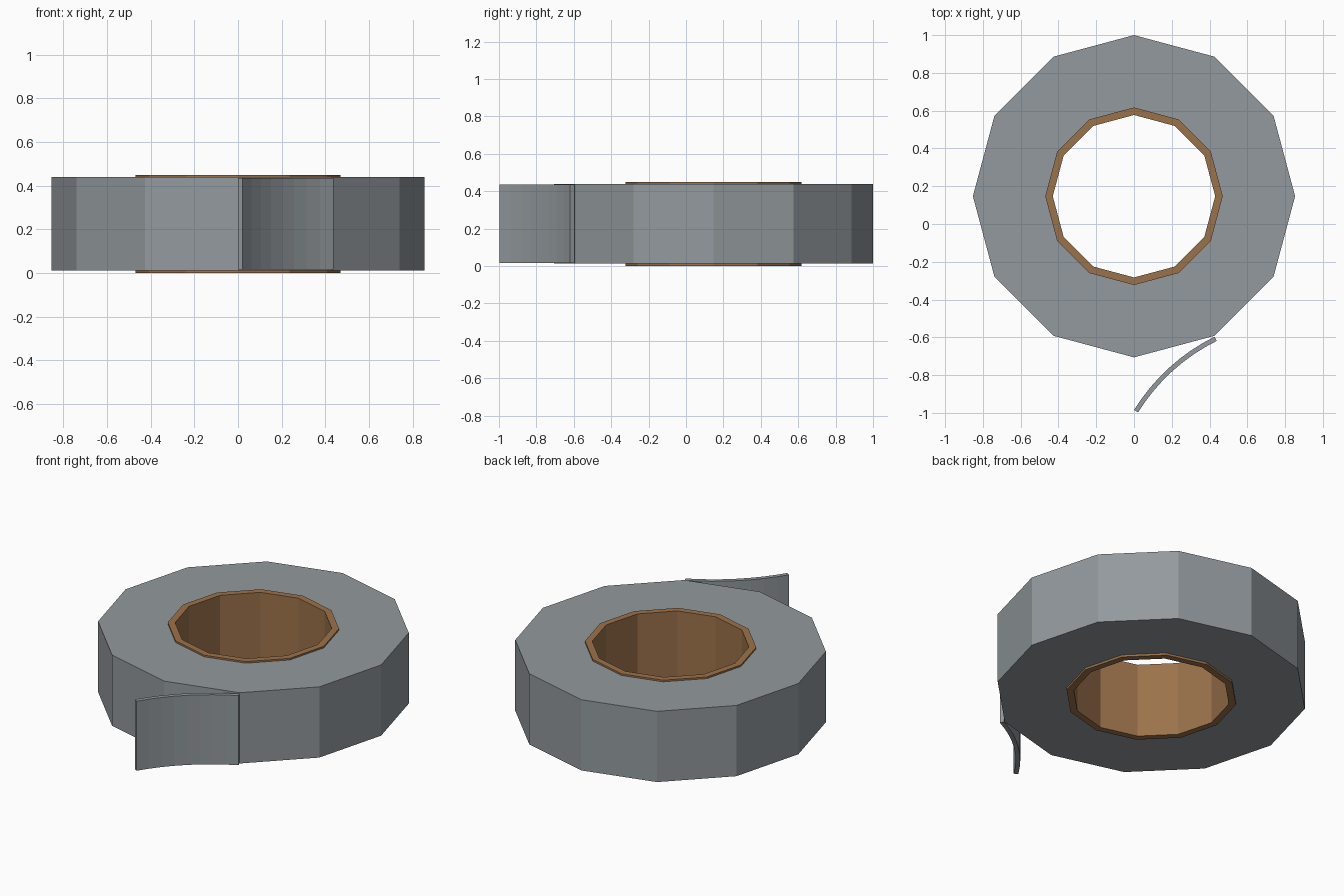
import bpy, bmesh, math
from mathutils import Vector

if "Cube" in bpy.data.objects:
    bpy.data.objects.remove(bpy.data.objects["Cube"])

CY = 0.147      # centre of the roll in y
SIDES = 12


def material(name, color):
    m = bpy.data.materials.new(name)
    m.diffuse_color = color
    m.use_nodes = True
    m.node_tree.nodes["Principled BSDF"].inputs["Base Color"].default_value = m.diffuse_color
    return m


def finish(name, bm, mat=None):
    bmesh.ops.recalc_face_normals(bm, faces=bm.faces)
    me = bpy.data.meshes.new(name)
    bm.to_mesh(me)
    bm.free()
    ob = bpy.data.objects.new(name, me)
    bpy.context.collection.objects.link(ob)
    if mat:
        me.materials.append(mat)
    return ob


def ring(name, r_in, r_out, z0, z1, mat=None):
    """Low-poly tube: a rectangular section swept round the roll axis."""
    bm = bmesh.new()
    section = [(r_in, z0), (r_out, z0), (r_out, z1), (r_in, z1)]
    loops = []
    for i in range(SIDES):
        a = 2 * math.pi * i / SIDES
        loops.append([bm.verts.new((r * math.cos(a), CY + r * math.sin(a), z))
                      for r, z in section])
    for i in range(SIDES):
        p, q = loops[i], loops[(i + 1) % SIDES]
        for k in range(4):
            n = (k + 1) % 4
            bm.faces.new((p[k], q[k], q[n], p[n]))
    return finish(name, bm, mat)


def curved_strip(name, start, tip, sag, thick, z0, z1, segs, mat=None):
    """Thin arc from start to tip, bowed towards the roll."""
    start, tip = Vector(start), Vector(tip)
    chord = tip - start
    d = chord.normalized()
    out = Vector((-d.y, d.x))                      # away from the roll
    radius = chord.length ** 2 / (8 * sag) + sag / 2
    half = math.asin(chord.length / 2 / radius)
    centre = (start + tip) / 2 + out * (radius - sag)
    bm = bmesh.new()
    loops = []
    for i in range(segs + 1):
        a = -half + 2 * half * i / segs
        ray = d * math.sin(a) - out * math.cos(a)
        pa = centre + ray * (radius + thick / 2)
        pb = centre + ray * (radius - thick / 2)
        loops.append([bm.verts.new((p.x, p.y, z))
                      for p, z in ((pa, z0), (pb, z0), (pb, z1), (pa, z1))])
    for p, q in zip(loops, loops[1:]):
        for k in range(4):
            n = (k + 1) % 4
            bm.faces.new((p[k], q[k], q[n], p[n]))
    bm.faces.new(loops[0])
    bm.faces.new(loops[-1])
    return finish(name, bm, mat)


grey = material("tape_grey", (0.29, 0.32, 0.34, 1))
brown = material("cardboard", (0.33, 0.17, 0.07, 1))

# Wound tape, cardboard core and the loose tape end
ring("tape_roll", 0.465, 0.853, 0.013, 0.44, grey)
ring("cardboard_core", 0.43, 0.47, 0.0, 0.45, brown)
curved_strip("loose_tape_end", (0.432, -0.608), (0.011, -0.991),
             0.04, 0.025, 0.016, 0.436, 8, grey)
